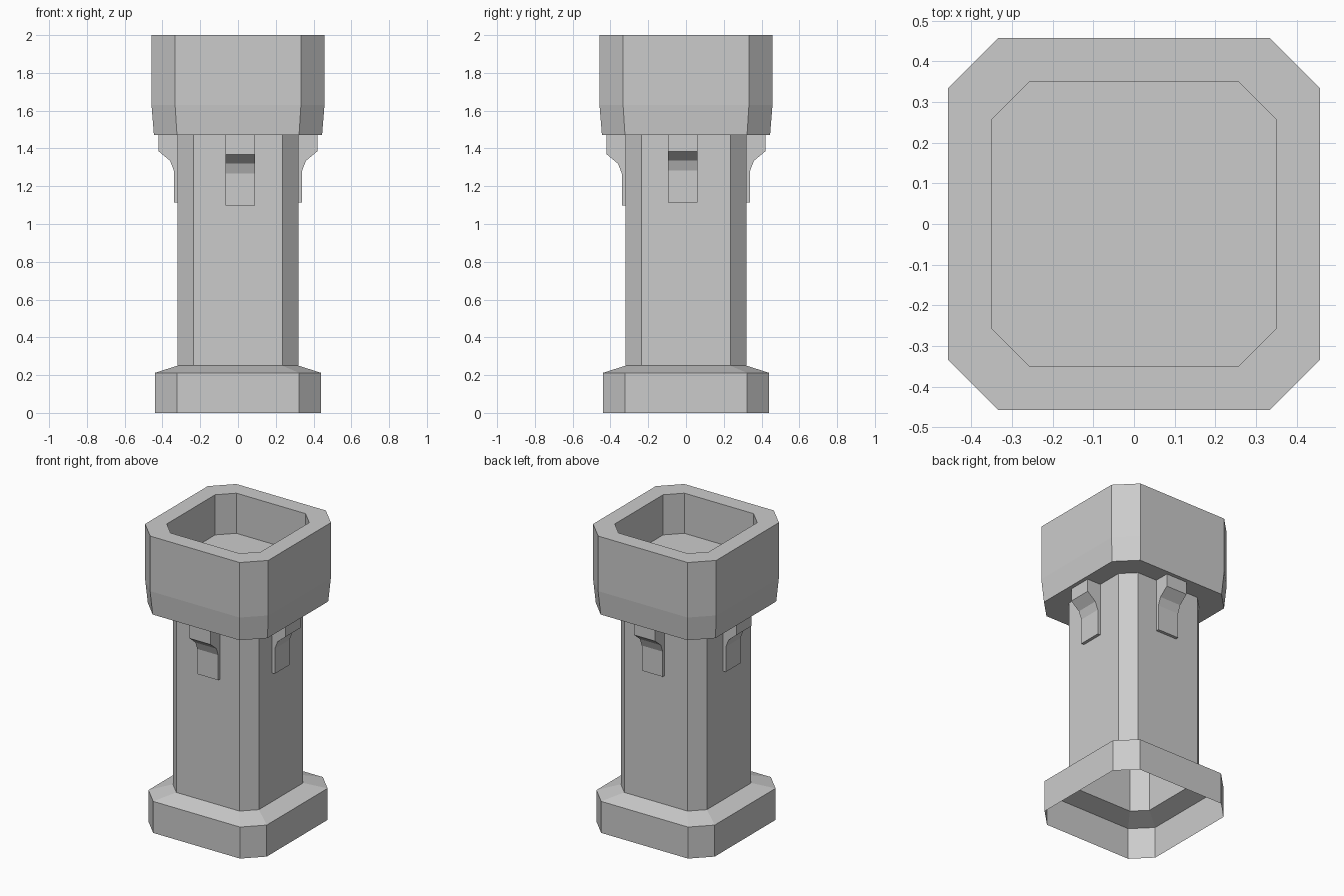
import bpy, bmesh
from mathutils import Matrix
from math import radians

if "Cube" in bpy.data.objects:
    bpy.data.objects.remove(bpy.data.objects["Cube"])


def finish(bm, name):
    mesh = bpy.data.meshes.new(name)
    bm.to_mesh(mesh)
    bm.free()
    obj = bpy.data.objects.new(name, mesh)
    bpy.context.collection.objects.link(obj)
    return obj


def chamfered_ring(bm, half, flat, z):
    # square of half-width "half" whose straight sides end at +-flat
    pts = [(half, -flat), (half, flat), (flat, half), (-flat, half),
           (-half, flat), (-half, -flat), (-flat, -half), (flat, -half)]
    return [bm.verts.new((x, y, z)) for x, y in pts]


def tower_shell(name, sections, cap_end=False):
    bm = bmesh.new()
    rings = [chamfered_ring(bm, *s) for s in sections]
    for a, b in zip(rings, rings[1:]):
        for i in range(8):
            j = (i + 1) % 8
            bm.faces.new((a[i], a[j], b[j], b[i]))
    if cap_end:
        bm.faces.new(rings[-1])
    return finish(bm, name)


def bracket(name, angle, shift, dz):
    # side profile (outward distance, height), extruded across its width
    profile = [(0.32, 1.47), (0.42, 1.47), (0.42, 1.385 + dz), (0.36, 1.335 + dz),
               (0.34, 1.284 + dz), (0.34, 1.115 + dz), (0.32, 1.115 + dz)]
    bm = bmesh.new()
    a = [bm.verts.new((x, shift - 0.078, z)) for x, z in profile]
    b = [bm.verts.new((x, shift + 0.078, z)) for x, z in profile]
    bm.faces.new(a)
    bm.faces.new(b[::-1])
    # top and back stay open where they meet the tower
    for i in range(1, len(profile) - 1):
        bm.faces.new((a[i], b[i], b[i + 1], a[i + 1]))
    bmesh.ops.recalc_face_normals(bm, faces=bm.faces)
    bmesh.ops.transform(bm, matrix=Matrix.Rotation(radians(angle), 4, 'Z'), verts=bm.verts)
    return finish(bm, name)


# Plinth, shaft and hollow parapet: one shell, open underneath
tower_shell("tower_body", [
    (0.44, 0.323, 0.0), (0.44, 0.323, 0.212), (0.32, 0.235, 0.25),
    (0.32, 0.235, 1.47), (0.445, 0.323, 1.47), (0.458, 0.333, 1.63),
    (0.458, 0.333, 2.0), (0.35, 0.257, 2.0), (0.35, 0.257, 1.73)], cap_end=True)

# Support brackets under the parapet, slightly off centre
bracket("bracket_right", 0, -0.016, 0)
bracket("bracket_back", 90, -0.013, 0)
bracket("bracket_left", 180, 0.016, 0)
bracket("bracket_front", 270, 0.013, -0.016)
